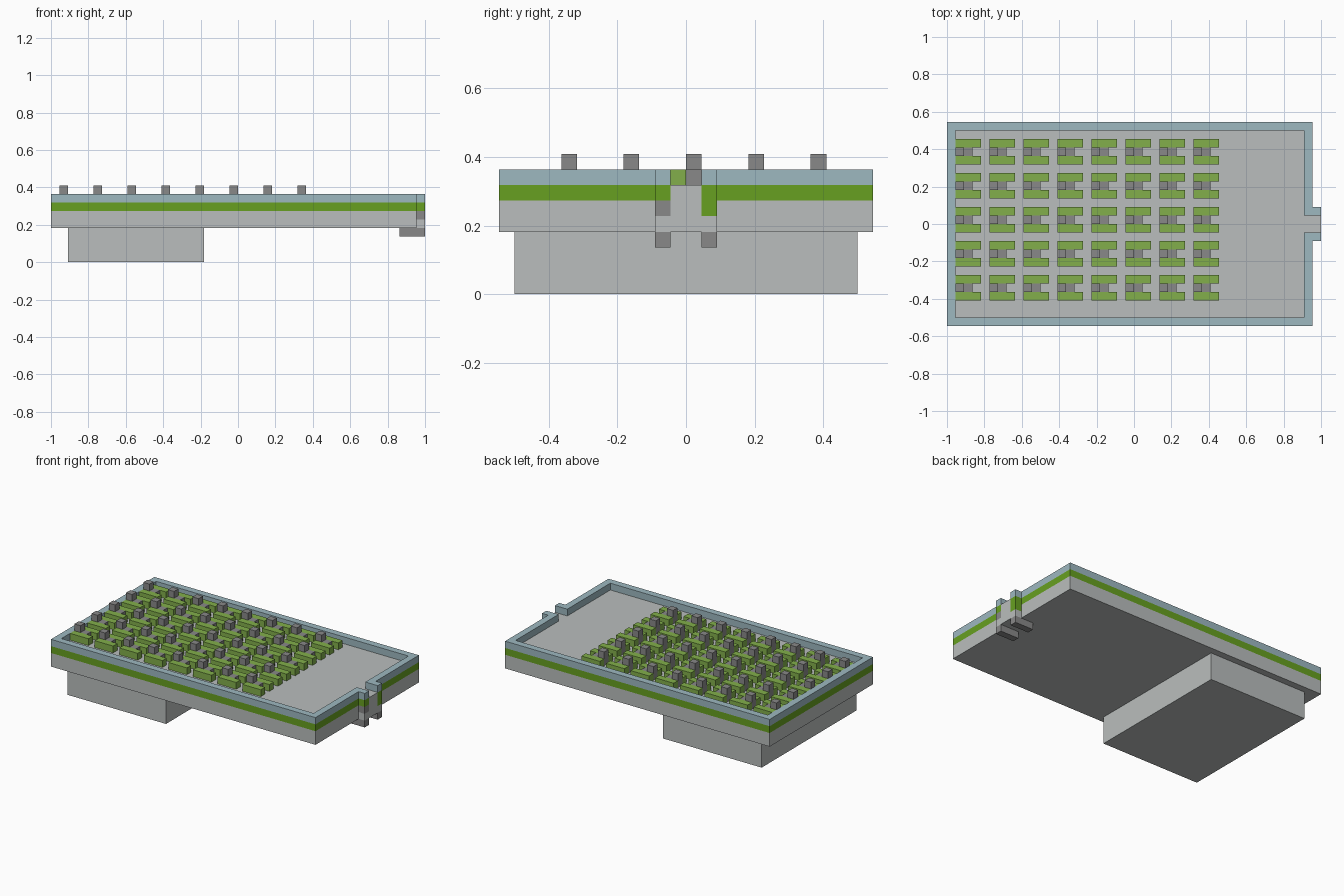
import bpy
import bmesh

if "Cube" in bpy.data.objects:
    bpy.data.objects.remove(bpy.data.objects["Cube"], do_unlink=True)

U = 1 / 22  # one building block


def material(name, rgb):
    m = bpy.data.materials.new(name)
    m.diffuse_color = (*rgb, 1)
    m.use_nodes = True
    m.node_tree.nodes["Principled BSDF"].inputs["Base Color"].default_value = (*rgb, 1)
    return m


LIGHT = material("light gray", (0.49, 0.515, 0.51))
DARK = material("dark gray", (0.25, 0.25, 0.25))
BLUE = material("pale blue", (0.337, 0.479, 0.527))
BAND = material("deep green", (0.136, 0.352, 0.015))
SEAT = material("seat green", (0.223, 0.429, 0.07))


def prism(name, outline, levels, mats, rule=None, bottom=True):
    """Stack an outline (in blocks) through the given heights."""
    bm = bmesh.new()
    rings = [[bm.verts.new((x * U, y * U, z * U)) for x, y in outline] for z in levels]
    n = len(outline)
    for low, high in zip(rings, rings[1:]):
        for i in range(n):
            j = (i + 1) % n
            bm.faces.new((low[i], low[j], high[j], high[i]))
    bm.faces.new(rings[-1])
    if bottom:
        bm.faces.new(rings[0][::-1])
    bm.normal_update()
    if rule:
        for f in bm.faces:
            f.material_index = rule(f.calc_center_median() / U, f.normal)
    mesh = bpy.data.meshes.new(name)
    bm.to_mesh(mesh)
    bm.free()
    for m in mats:
        mesh.materials.append(m)
    ob = bpy.data.objects.new(name, mesh)
    bpy.context.collection.objects.link(ob)
    return ob


def box(name, x, y, z, mat):
    corners = [(x[0], y[0]), (x[1], y[0]), (x[1], y[1]), (x[0], y[1])]
    return prism(name, corners, z, [mat])


def repeat(ob, count, dx, dy):
    mod = ob.modifiers.new("repeat", "ARRAY")
    mod.count = count
    mod.use_relative_offset = False
    mod.use_constant_offset = True
    mod.constant_offset_displace = (dx * U, dy * U, 0)


# Hull with a painted green band and a small end tab
def hull_color(c, normal):
    if abs(normal.z) > 0.5 or c.z < 5:
        return 0
    on_tab = c.x > 21.2
    if c.z > 6:
        return 0 if on_tab and abs(c.y) < 1 else 1
    if on_tab and abs(c.y) > 1:
        return 1 if c.y > 0 else 2
    return 0


hull = [(-22, -12), (21, -12), (21, -2), (22, -2), (22, -1),
        (22, 1), (22, 2), (21, 2), (21, 12), (-22, 12)]
prism("hull", hull, (4, 5, 6, 7), [LIGHT, BAND, DARK], hull_color)

# Raised rim, open at the tab
half = [(22, 1), (22, 2), (21, 2), (21, 12), (-22, 12)]
inner = [(-21, 11), (20, 11), (20, 1)]
rim = half + [(x, -y) for x, y in half[::-1]] + [(x, -y) for x, y in inner[::-1]] + inner
prism("rim", rim, (7, 8), [BLUE], bottom=False)

# Pedestal and tab feet
box("pedestal", (-20, -4), (-11, 11), (0, 4), LIGHT)
for side, y in (("right", -2), ("left", 1)):
    box(side + "_tab_foot", (19, 22), (y, y + 1), (3, 4), DARK)

# Grid of seats: paired green bars, gray cushion, gray post
bars = box("seat_bars", (-21, -18), (-9, -8), (7, 8), SEAT)
repeat(bars, 2, 0, 2)
cushions = box("seat_cushions", (-21, -19), (-8, -7), (7, 8), DARK)
posts = box("seat_posts", (-21, -20), (-8, -7), (8, 9), DARK)
for part in (bars, cushions, posts):
    repeat(part, 8, 4, 0)
    repeat(part, 5, 0, 4)
